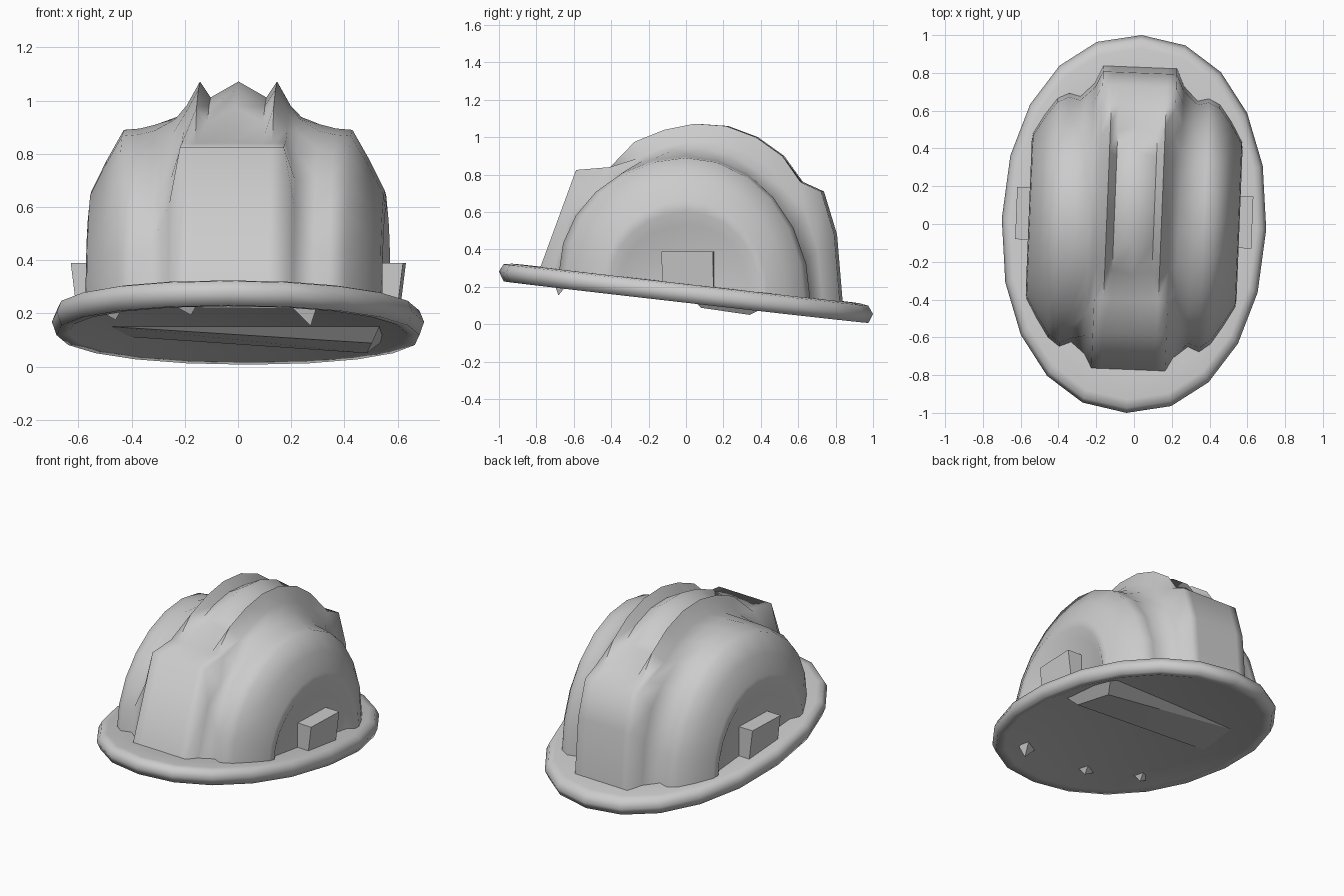
import bpy, bmesh, math
from mathutils import Vector

if "Cube" in bpy.data.objects:
    bpy.data.objects.remove(bpy.data.objects["Cube"])

grey = bpy.data.materials.new("light grey")
grey.diffuse_color = (0.6, 0.6, 0.6, 1)
grey.use_nodes = True
grey.node_tree.nodes["Principled BSDF"].inputs["Base Color"].default_value = grey.diffuse_color
YAW = 0.04        # slight twist of the whole hat
TILT = -0.114     # brim falls toward the back


def make(name, verts, faces, angle=40):
    me = bpy.data.meshes.new(name)
    me.from_pydata([(x + YAW * y, y - YAW * x, z) for x, y, z in verts], [], faces)
    bm = bmesh.new()
    bm.from_mesh(me)
    bmesh.ops.recalc_face_normals(bm, faces=bm.faces)
    bm.to_mesh(me)
    bm.free()
    me.materials.append(grey)
    ob = bpy.data.objects.new(name, me)
    bpy.context.collection.objects.link(ob)
    bpy.ops.object.select_all(action='DESELECT')
    ob.select_set(True)
    bpy.context.view_layer.objects.active = ob
    bpy.ops.object.shade_smooth_by_angle(angle=math.radians(angle))
    return ob


# Brim: tilted oval with a rounded lip and a shallow hollow underside
N = 20
SECTION = [(0.66, 0.052), (0.82, 0.05), (0.93, 0.05), (0.975, 0.042), (1.0, 0.0),
           (0.975, -0.05), (0.91, -0.045), (0.80, -0.012)]


def signed_pow(v, p):
    return math.copysign(abs(v) ** p, v)


verts, faces = [], []
for r, dz in SECTION:
    for i in range(N):
        a = 2 * math.pi * i / N
        x = 0.70 * r * signed_pow(math.cos(a), 0.93)
        y = r * signed_pow(math.sin(a), 0.93)
        verts.append((x, y, 0.168 + TILT * y + dz))
for k in range(len(SECTION) - 1):
    for i in range(N):
        j = (i + 1) % N
        faces.append((k * N + i, k * N + j, (k + 1) * N + j, (k + 1) * N + i))
faces.append(tuple((len(SECTION) - 1) * N + i for i in range(N)))
make("brim", verts, faces, 80)

# Shell: arches in the y-z plane, lofted across x
CREST = [(-0.78, 0.28), (-0.58, 0.825), (-0.40, 0.84), (-0.27, 0.975),
         (-0.11, 1.04), (0.05, 1.072), (0.22, 1.06), (0.38, 1.0),
         (0.52, 0.90), (0.62, 0.76), (0.73, 0.71), (0.80, 0.48), (0.83, 0.12)]


def crest_arch(x, drop):
    """Centre ridge: front plate and back block stay full, the top sinks by drop."""
    out = []
    for i, (y, z) in enumerate(CREST):
        p = Vector((y - 0.03, z - 0.25))
        if 3 <= i <= 8:
            p *= 1 - drop / p.length
        out.append((x, p.x + 0.03, p.y + 0.25))
    return out


def shell_arch(x, front, back, top):
    out = []
    for i in range(13):
        t = math.pi * i / 12
        y = (front + back) / 2 - (back - front) / 2 * math.cos(t)
        s = math.sin(t)
        out.append((x, y, 0.2 + TILT * y * (1 - s) + (top - 0.2) * s))
    return out


def blend(x, a, b, f):
    return [(x, p[1] + (q[1] - p[1]) * f, p[2] + (q[2] - p[2]) * f) for p, q in zip(a, b)]


edge = crest_arch(0.195, 0.09)
groove = shell_arch(0.31, -0.64, 0.665, 0.91)
half = [crest_arch(0, 0), crest_arch(0.105, 0.06), crest_arch(0.145, 0.0), edge,
        blend(0.235, edge, groove, 0.55), groove]
half += [shell_arch(*s) for s in [
    (0.37, -0.665, 0.68, 0.895), (0.43, -0.62, 0.65, 0.89),
    (0.495, -0.52, 0.56, 0.775), (0.552, -0.42, 0.46, 0.66),
    (0.558, -0.38, 0.42, 0.60), (0.525, -0.33, 0.37, 0.53)]]
arches = [[(-x, y, z) for x, y, z in a] for a in reversed(half[1:])] + half
verts = [v for a in arches for v in a]
faces = []
for k in range(len(arches) - 1):
    for i in range(12):
        b = k * 13 + i
        faces.append((b, b + 1, b + 14, b + 13))
# flat recessed side panels
faces.append(tuple(range(13)))
faces.append(tuple((len(arches) - 1) * 13 + i for i in range(13)))
make("shell", verts, faces, 70)

# Side clips: small blocks at the recesses
BOX = [(0, 1, 3, 2), (4, 6, 7, 5), (0, 4, 5, 1), (2, 3, 7, 6), (0, 2, 6, 4), (1, 5, 7, 3)]
for side, name in ((1, "right_clip"), (-1, "left_clip")):
    verts = [(side * x, y, z) for x0, x1, z in ((0.50, 0.60, 0.19), (0.51, 0.625, 0.39))
             for x in (x0, x1) for y in (-0.105, 0.17)]
    make(name, verts, BOX, 60)

# Harness tabs hanging below the front of the brim
for x, d, name in ((0.30, 0.09, "right_tab"), (-0.15, 0.05, "middle_tab"),
                   (-0.44, 0.05, "left_tab")):
    y = -0.66 if abs(x) < 0.4 else -0.5
    z = 0.168 + TILT * y
    make(name, [(x - 0.09, y - 0.02, z), (x + 0.03, y - 0.04, z),
                (x + 0.02, y + 0.06, z), (x, y - 0.01, z - d)],
         [(0, 1, 2), (0, 1, 3), (1, 2, 3), (2, 0, 3)], 30)

# Sagging strap across the underside, lowest at the right
make("inner_strap", [(-0.48, 0.05, 0.15), (0.53, 0.04, 0.15), (0.53, 0.46, 0.10),
                     (-0.48, 0.40, 0.115), (0.47, 0.36, 0.05), (0.50, 0.10, 0.088)],
     [(0, 1, 2, 3), (0, 1, 5), (0, 5, 4), (0, 4, 3), (3, 4, 2), (1, 2, 4, 5)], 30)
